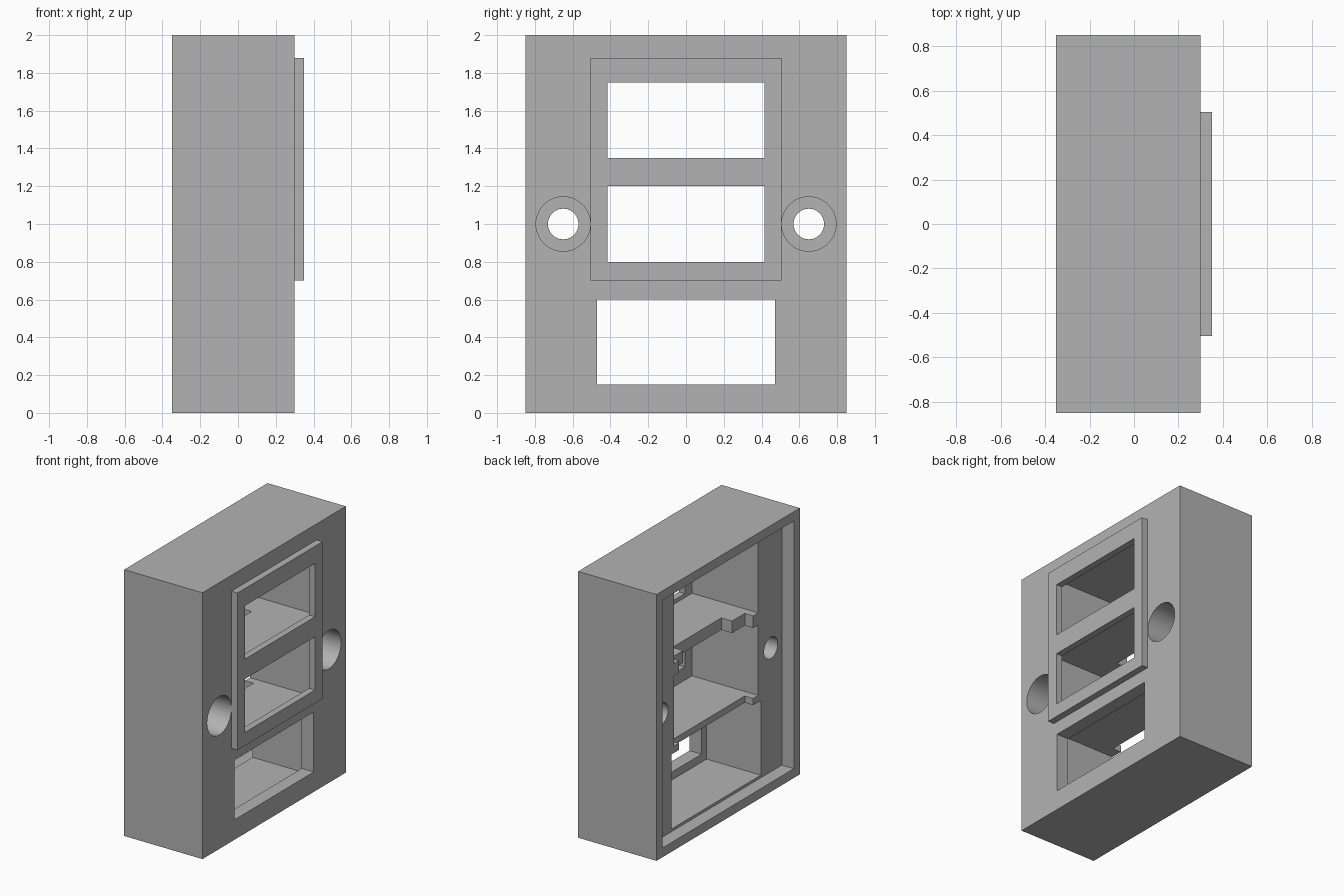
import bpy
import bmesh
from math import pi
from mathutils import Matrix

default = bpy.data.objects.get("Cube")
if default:
    bpy.data.objects.remove(default, do_unlink=True)

grey = bpy.data.materials.new("mid grey")
grey.use_nodes = True
COLOUR = (0.45, 0.45, 0.45, 1)
grey.diffuse_color = COLOUR
grey.node_tree.nodes["Principled BSDF"].inputs["Base Color"].default_value = COLOUR


def make_object(name, bm):
    mesh = bpy.data.meshes.new(name)
    bm.to_mesh(mesh)
    bm.free()
    mesh.materials.append(grey)
    obj = bpy.data.objects.new(name, mesh)
    bpy.context.collection.objects.link(obj)
    return obj


def box(name, xs, half_y, zs):
    """Box centred on y = 0, given its x range, half width and z range."""
    bm = bmesh.new()
    bmesh.ops.create_cube(bm, size=1)
    size = (xs[1] - xs[0], 2 * half_y, zs[1] - zs[0])
    bmesh.ops.scale(bm, vec=size, verts=bm.verts)
    bmesh.ops.translate(bm, vec=(sum(xs) / 2, 0, sum(zs) / 2), verts=bm.verts)
    return make_object(name, bm)


def bore(name, xs, y, z, radius):
    """Cylinder along x."""
    bm = bmesh.new()
    place = Matrix.Translation((sum(xs) / 2, y, z)) @ Matrix.Rotation(pi / 2, 4, "Y")
    bmesh.ops.create_cone(bm, cap_ends=True, segments=48, radius1=radius,
                          radius2=radius, depth=xs[1] - xs[0], matrix=place)
    return make_object(name, bm)


def cut(target, cutter):
    cutter.hide_render = True
    mod = target.modifiers.new("cut", "BOOLEAN")
    mod.operation = "DIFFERENCE"
    mod.solver = "EXACT"
    mod.object = cutter
    bpy.context.view_layer.objects.active = target
    bpy.ops.object.modifier_apply(modifier=mod.name)
    bpy.data.objects.remove(cutter, do_unlink=True)


BACK, FLOOR, FRONT, RAISED = -0.35, -0.25, 0.3, 0.35
OUT = 0.1  # overshoot for clean cuts

# Main housing with a shallow recess in its back
housing = box("housing", (BACK, FRONT), 0.85, (0, 2))
cut(housing, box("recess", (BACK - OUT, FLOOR), 0.78, (0.07, 1.93)))

# Two upper compartments, open right through the housing
for zs in ((0.70, 1.23), (1.32, 1.85)):
    cut(housing, box("compartment", (FLOOR - 0.05, FRONT + OUT), 0.5, zs))

# Lower compartment with a thick front lip
cut(housing, box("lower_compartment", (FLOOR - 0.05, 0.2), 0.53, (0.09, 0.65)))
cut(housing, box("lower_window", (0.15, FRONT + OUT), 0.47, (0.15, 0.60)))

# Stepped notches in the rear edges of the shelves
for depth, half_y, zs in ((-0.18, 0.44, (1.20, 1.35)),
                          (-0.09, 0.29, (1.20, 1.35)),
                          (-0.18, 0.44, (0.62, 0.73))):
    cut(housing, box("notch", (FLOOR - 0.05, depth), half_y, zs))

# Counterbored screw holes
for side in (-1, 1):
    cut(housing, bore("counterbore", (0.1, FRONT + OUT), side * 0.65, 1.0, 0.144))
    cut(housing, bore("screw_hole", (BACK, FRONT), side * 0.65, 1.0, 0.081))

# Raised bezel with the two upper windows
bezel = box("front_bezel", (FRONT, RAISED), 0.505, (0.70, 1.88))
for zs in ((0.80, 1.20), (1.35, 1.75)):
    cut(bezel, box("window", (FRONT - OUT, RAISED + OUT), 0.415, zs))

# Smooth bores, sharp box edges
for obj in (housing, bezel):
    bpy.ops.object.select_all(action="DESELECT")
    obj.select_set(True)
    bpy.context.view_layer.objects.active = obj
    bpy.ops.object.shade_smooth_by_angle(angle=pi / 6)
